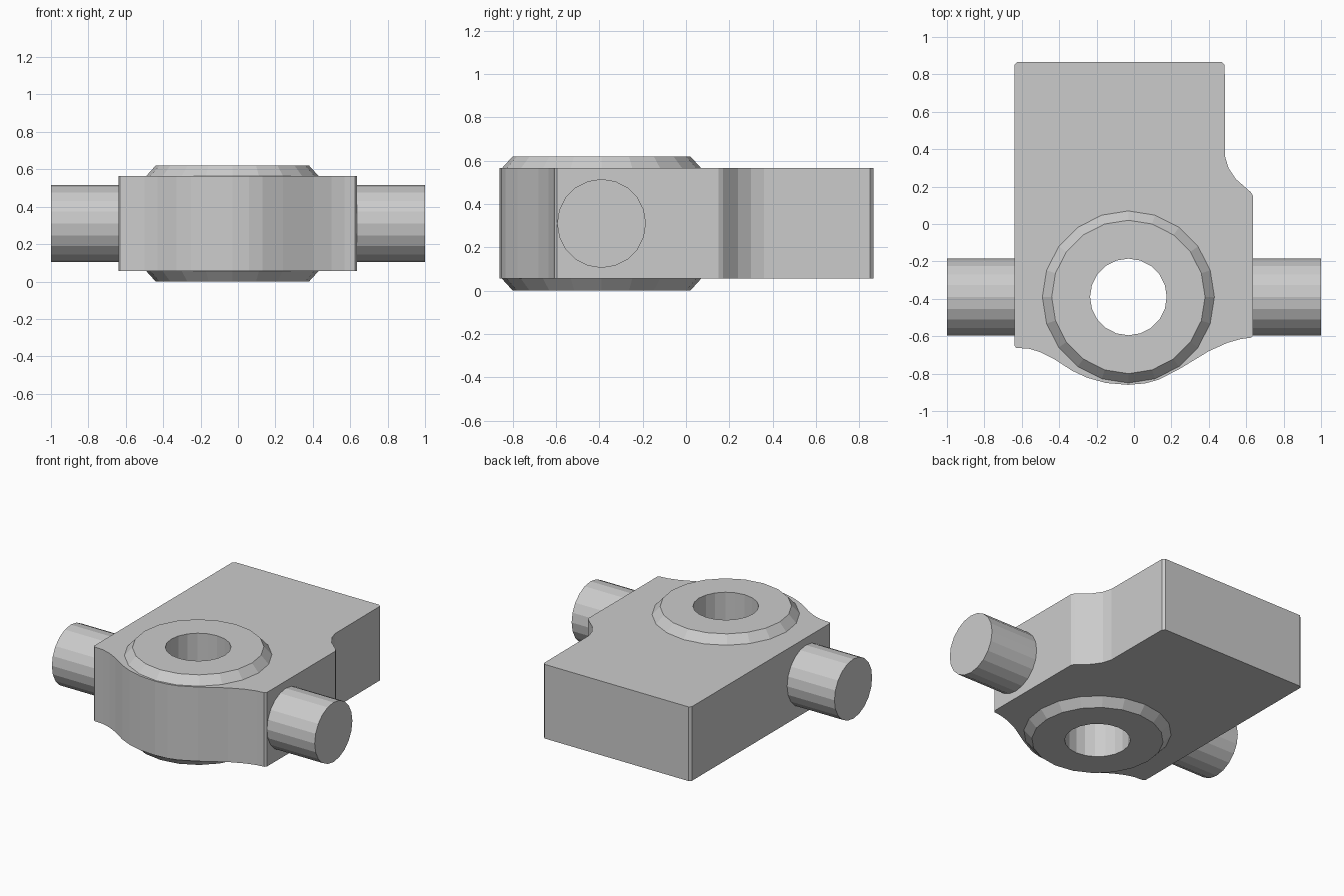
import bpy, bmesh, math

if "Cube" in bpy.data.objects:
    bpy.data.objects.remove(bpy.data.objects["Cube"])

CX, CY = -0.03, -0.39      # centre of the bore
Z0, Z1, TOP = 0.055, 0.565, 0.62
SIDES = 20


def link(bm, name):
    bmesh.ops.recalc_face_normals(bm, faces=bm.faces)
    me = bpy.data.meshes.new(name)
    bm.to_mesh(me)
    bm.free()
    ob = bpy.data.objects.new(name, me)
    bpy.context.collection.objects.link(ob)
    return ob


def loop(bm, pts, z):
    vs = [bm.verts.new((x, y, z)) for x, y in pts]
    return vs, [bm.edges.new((vs[i - 1], vs[i])) for i in range(len(vs))]


def skin(bm, a, b):
    for i in range(len(a)):
        bm.faces.new((a[i - 1], a[i], b[i], b[i - 1]))


def circle(r):
    return [(CX + r * math.cos(2 * math.pi * i / SIDES),
             CY + r * math.sin(2 * math.pi * i / SIDES)) for i in range(SIDES)]


# Block outline, counter-clockwise from the front left corner
outline = [(-0.64, -0.65), (-0.63, -0.662), (-0.56, -0.667), (-0.5, -0.685),
           (-0.43, -0.72), (-0.33, -0.785), (-0.25, -0.822), (-0.15, -0.85),
           (-0.03, -0.86), (0.06, -0.852), (0.13, -0.833), (0.24, -0.777),
           (0.40, -0.68), (0.5, -0.635), (0.57, -0.615), (0.625, -0.608),
           (0.637, -0.595), (0.637, 0.15), (0.625, 0.17), (0.545, 0.24),
           (0.505, 0.30), (0.487, 0.36), (0.485, 0.85), (0.47, 0.865),
           (-0.625, 0.865), (-0.64, 0.85)]

# Block with raised, chamfered hubs around a through bore
bm = bmesh.new()
walls, bores = [], []
for face_z, hub_z in ((Z0, 0.0), (Z1, TOP)):
    wall, e1 = loop(bm, outline, face_z)
    base, e2 = loop(bm, circle(0.46), face_z)
    rim, _ = loop(bm, circle(0.41), hub_z)
    bore, _ = loop(bm, circle(0.205), hub_z)
    bmesh.ops.triangle_fill(bm, edges=e1 + e2, use_beauty=True)
    skin(bm, base, rim)
    skin(bm, rim, bore)
    walls.append(wall)
    bores.append(bore)
skin(bm, *walls)
skin(bm, *bores)
link(bm, "bored_block")

# Side pins
for side, name in ((-1, "left_pin"), (1, "right_pin")):
    bpy.ops.mesh.primitive_cylinder_add(
        vertices=SIDES, radius=0.205, depth=0.38,
        location=(side * 0.81, CY, 0.31), rotation=(0, math.pi / 2, 0))
    bpy.context.object.name = name
